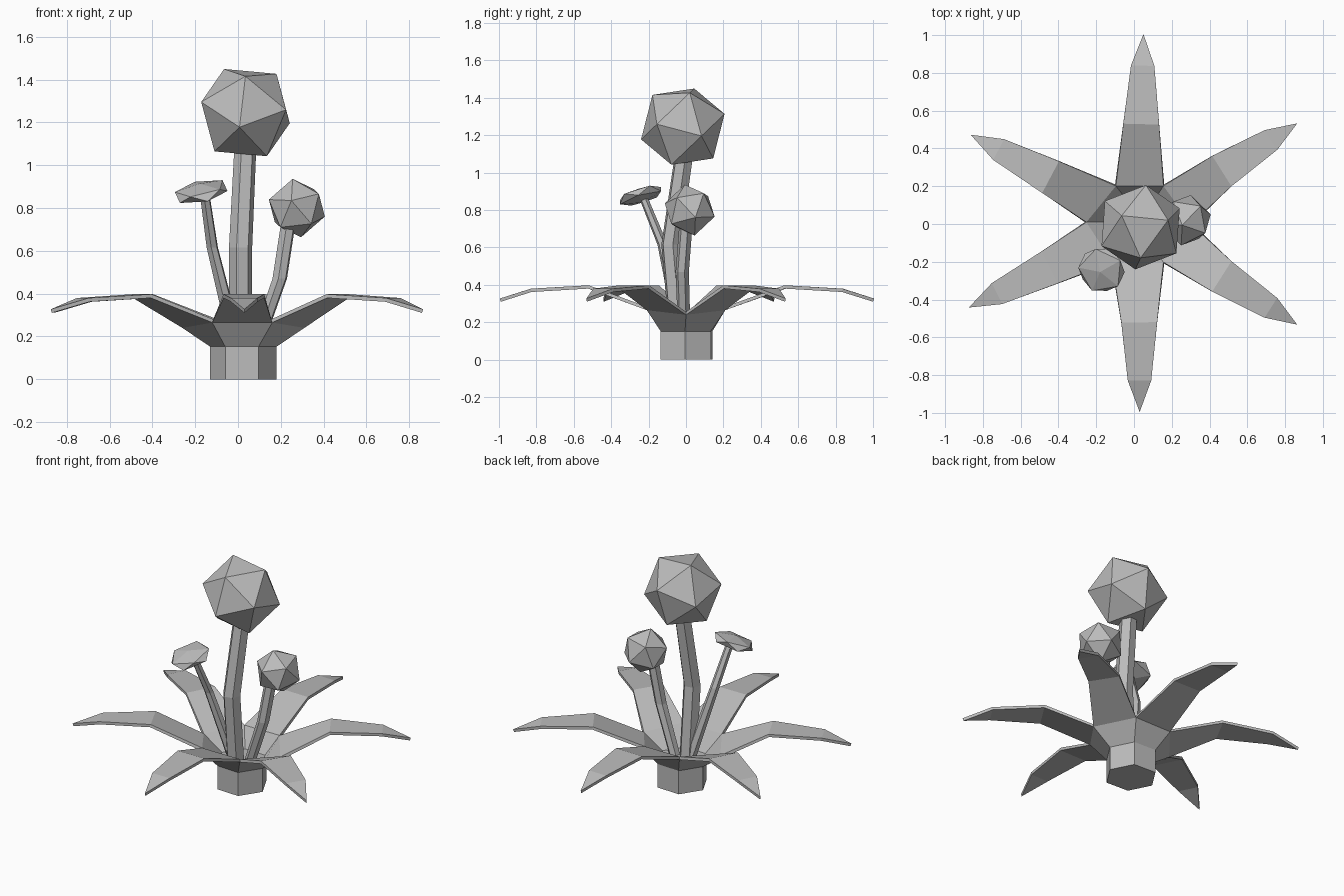
import bpy, bmesh, math
from mathutils import Vector, Matrix

cube = bpy.data.objects.get("Cube")
if cube:
    bpy.data.objects.remove(cube, do_unlink=True)

grey = bpy.data.materials.new("plain_grey")
grey.use_nodes = True
grey.diffuse_color = (0.5, 0.5, 0.5, 1)
grey.node_tree.nodes["Principled BSDF"].inputs["Base Color"].default_value = (0.5, 0.5, 0.5, 1)


def finish(name, bm, recalc=True):
    if recalc:
        bmesh.ops.recalc_face_normals(bm, faces=bm.faces)
    mesh = bpy.data.meshes.new(name)
    bm.to_mesh(mesh)
    bm.free()
    mesh.materials.append(grey)
    obj = bpy.data.objects.new(name, mesh)
    bpy.context.collection.objects.link(obj)
    return obj


def hexagon(centre, radius, turn):
    c = Vector(centre)
    angles = [math.radians(turn + 60 * i) for i in range(6)]
    return [c + Vector((math.cos(a), math.sin(a), 0)) * radius for a in angles]


def tube(name, path, turn=0):
    """Six-sided solid through (x, y, z, radius) points."""
    bm = bmesh.new()
    rings = [[bm.verts.new(p) for p in hexagon((x, y, z), r, turn)] for x, y, z, r in path]
    for low, high in zip(rings, rings[1:]):
        for i in range(6):
            j = (i + 1) % 6
            bm.faces.new((low[i], low[j], high[j], high[i]))
    bm.faces.new(rings[0][::-1])
    bm.faces.new(rings[-1])
    return finish(name, bm)


def frame(first, second):
    """Orthonormal frame from two neighbouring corner directions."""
    x = Vector(first).normalized()
    z = x.cross(Vector(second)).normalized()
    return Matrix((x, z.cross(x), z)).transposed()


def bud(name, centre, radius, first, second):
    """Icosahedron turned so that two neighbouring corners point as given."""
    bm = bmesh.new()
    bmesh.ops.create_icosphere(bm, subdivisions=1, radius=radius)
    bm.verts.ensure_lookup_table()
    v = bm.verts[0]
    turn = frame(first, second) @ frame(v.co, v.link_edges[0].other_vert(v).co).transposed()
    for v in bm.verts:
        v.co = turn @ v.co + Vector(centre)
    return finish(name, bm)


# Base block
HUB = (0.025, 0.003)
tube("base", [(*HUB, 0, 0.155), (*HUB, 0.155, 0.155)], -3)

# Cup that flares into six drooping leaves
tips = [(0.86, 0.53), (0.05, 1.0), (-0.86, 0.47), (-0.87, -0.44), (0.03, -0.99), (0.86, -0.53)]
rim = [(0.31, 0, 0.24), (0.16, 0.21, 0.265), (-0.1, 0.21, 0.265),
       (-0.26, 0.01, 0.24), (-0.12, -0.21, 0.265), (0.16, -0.21, 0.265)]
bm = bmesh.new()
foot = [bm.verts.new(p) for p in hexagon((*HUB, 0.152), 0.155, -3)]
edge = [bm.verts.new(p) for p in rim]
bm.faces.new(foot[::-1])
for i, tip in enumerate(tips):
    j = (i + 1) % 6
    bm.faces.new((foot[i], foot[j], edge[j], edge[i]))
    hub, end = Vector((*HUB, 0)), Vector((*tip, 0))
    along = (end - hub).normalized()
    side = Vector((-along.y, along.x, 0))
    start, stop = edge[i], edge[j]
    for t, z, half in ((0.53, 0.38, 0.095), (0.835, 0.362, 0.062)):
        mid = hub.lerp(end, t) + Vector((0, 0, z))
        a, b = bm.verts.new(mid - side * half), bm.verts.new(mid + side * half)
        bm.faces.new((start, stop, b, a))
        start, stop = a, b
    point = bm.verts.new((*tip, 0.31))
    bm.faces.new((start, stop, point))
leaves = finish("leaves", bm, recalc=False)
solid = leaves.modifiers.new("thickness", "SOLIDIFY")
solid.thickness = 0.018
solid.offset = -1

# Tall stem with its large bud
tube("main_stem", [(0.012, -0.04, 0.16, 0.055), (0.012, -0.08, 0.615, 0.055),
                   (0.035, -0.01, 1.1, 0.052)], 10)
bud("main_bud", (0.035, -0.017, 1.246), 0.235, (-0.028, -0.223, -0.068), (0, -0.161, 0.171))

# Left stem with its small bud
tube("left_stem", [(0.09, -0.01, 0.17, 0.034), (0.195, -0.02, 0.47, 0.036),
                   (0.235, 0.0, 0.73, 0.036)], 20)
bud("left_bud", (0.275, 0.02, 0.80), 0.14, (-0.019, -0.025, 0.131), (0.103, -0.068, 0.066))

# Right stem with its flat, tilted bud
tube("right_stem", [(-0.01, -0.03, 0.17, 0.036), (-0.12, -0.125, 0.615, 0.028),
                    (-0.155, -0.225, 0.86, 0.024)], 20)
cap = bud("right_bud", (0, 0, 0), 0.13, (0, 0, 1), (0.8, 0.45, 0.4))
tilt = Vector((0, 0, 1)).rotation_difference(Vector((-0.2, -0.3, 1))).to_matrix().to_4x4()
cap.data.transform(Matrix.Translation((-0.172, -0.243, 0.877)) @ tilt @ Matrix.Diagonal((1.05, 1.05, 0.3, 1)))
